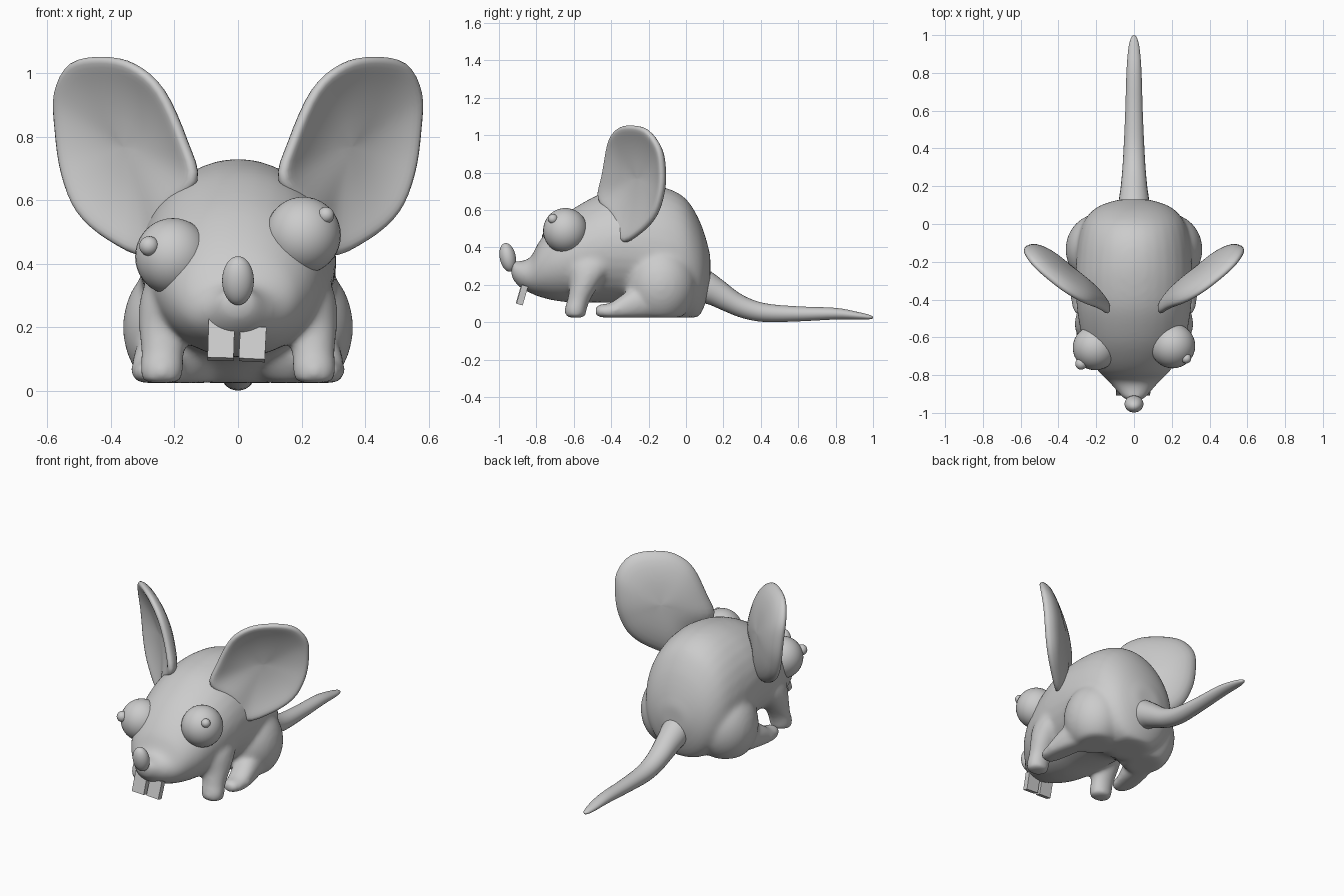
import bpy
import bmesh
import math
from mathutils import Vector, Matrix

old = bpy.data.objects.get("Cube")
if old:
    bpy.data.objects.remove(old, do_unlink=True)

GREY = (0.6, 0.6, 0.6, 1.0)
grey = bpy.data.materials.new("plain grey")
grey.use_nodes = True
grey.diffuse_color = GREY
grey.node_tree.nodes["Principled BSDF"].inputs["Base Color"].default_value = GREY

X, Y, Z = Vector((1, 0, 0)), Vector((0, 1, 0)), Vector((0, 0, 1))
FLOOR = 0.025


def finish(name, bm, smooth=True):
    bmesh.ops.recalc_face_normals(bm, faces=bm.faces)
    for f in bm.faces:
        f.smooth = smooth
    mesh = bpy.data.meshes.new(name)
    bm.to_mesh(mesh)
    bm.free()
    mesh.materials.append(grey)
    obj = bpy.data.objects.new(name, mesh)
    bpy.context.collection.objects.link(obj)
    return obj


def spline(rows, steps, closed=False):
    """Smooth interpolation through rows of numbers."""
    pts = [Vector(r) for r in rows]
    n = len(pts)
    out = []
    for i in range(n if closed else n - 1):
        if closed:
            p = [pts[(i + k) % n] for k in (-1, 0, 1, 2)]
        else:
            p = [pts[min(max(i + k, 0), n - 1)] for k in (-1, 0, 1, 2)]
        for s in range(steps):
            t = s / steps
            out.append(0.5 * (2 * p[1] + (p[2] - p[0]) * t
                              + (2 * p[0] - 5 * p[1] + 4 * p[2] - p[3]) * t * t
                              + (3 * p[1] - p[0] - 3 * p[2] + p[3]) * t ** 3))
    return out if closed else out + [pts[-1]]


def skin(bm, loops):
    """Bridge equal loops of points and cap both ends."""
    rings = [[bm.verts.new(p) for p in loop] for loop in loops]
    for a, b in zip(rings, rings[1:]):
        for i in range(len(a)):
            j = (i + 1) % len(a)
            bm.faces.new((a[i], a[j], b[j], b[i]))
    bm.faces.new(rings[0][::-1])
    bm.faces.new(rings[-1])


def loft(bm, rows, axis_b, sides=32, steps=4):
    """Rows hold x, y, z of the centre and two radii, along X and axis_b."""
    loops = []
    for r in spline(rows, steps):
        c = Vector(r[:3])
        loops.append([c + X * (r[3] * math.cos(a)) + axis_b * (r[4] * math.sin(a))
                      for a in (2 * math.pi * i / sides for i in range(sides))])
    skin(bm, loops)


def ball(bm, centre, radii, tilt=0.0):
    m = (Matrix.Translation(centre) @ Matrix.Rotation(tilt, 4, 'X')
         @ Matrix.Diagonal((*radii, 1)))
    bmesh.ops.create_uvsphere(bm, u_segments=32, v_segments=20, radius=1, matrix=m)


# Body: y, bottom, top, half width
body_profile = [
    (-0.935, 0.25, 0.31, 0.03), (-0.92, 0.22, 0.328, 0.06),
    (-0.88, 0.18, 0.328, 0.095), (-0.83, 0.155, 0.35, 0.14),
    (-0.78, 0.135, 0.44, 0.19), (-0.7, 0.115, 0.53, 0.24),
    (-0.6, 0.105, 0.61, 0.275), (-0.45, 0.105, 0.69, 0.302),
    (-0.3, 0.09, 0.725, 0.31), (-0.18, 0.03, 0.73, 0.306),
    (-0.08, 0.0, 0.71, 0.294), (0, 0.0, 0.66, 0.272),
    (0.06, 0.02, 0.57, 0.232), (0.1, 0.09, 0.47, 0.175),
    (0.13, 0.2, 0.36, 0.08)]
bm = bmesh.new()
loft(bm, [(0, y, (b + t) / 2, w, (t - b) / 2) for y, b, t, w in body_profile], Z)

# Legs, blended into the body
for s in (1, -1):
    ball(bm, (s * 0.185, -0.135, 0.2), (0.178, 0.19, 0.215))
    loft(bm, [(s * 0.27, -0.487, 0.06, 0.02, 0.015), (s * 0.27, -0.467, 0.06, 0.048, 0.035),
              (s * 0.27, -0.4, 0.06, 0.066, 0.047), (s * 0.255, -0.3, 0.09, 0.077, 0.085),
              (s * 0.23, -0.15, 0.13, 0.08, 0.11)], Z)
    loft(bm, [(s * 0.24, -0.59, 0.025, 0.06, 0.055), (s * 0.24, -0.59, 0.07, 0.07, 0.06),
              (s * 0.237, -0.573, 0.12, 0.068, 0.062), (s * 0.233, -0.542, 0.2, 0.08, 0.08),
              (s * 0.215, -0.505, 0.3, 0.092, 0.12), (s * 0.17, -0.47, 0.4, 0.09, 0.13)], Y)
for v in bm.verts:
    v.co.z = max(v.co.z, FLOOR)
body = finish("body_and_legs", bm)
remesh = body.modifiers.new("blend", 'REMESH')
remesh.mode = 'VOXEL'
remesh.voxel_size = 0.012
remesh.use_smooth_shade = True
relax = body.modifiers.new("relax", 'SMOOTH')
relax.factor = 0.5
relax.iterations = 18

# Tail
bm = bmesh.new()
loft(bm, [(0, 0.05, 0.21, 0.084, 0.1), (0, 0.12, 0.188, 0.081, 0.092),
          (0, 0.2, 0.142, 0.07, 0.08), (0, 0.3, 0.085, 0.061, 0.062),
          (0, 0.42, 0.052, 0.054, 0.05), (0, 0.6, 0.045, 0.046, 0.04),
          (0, 0.8, 0.046, 0.04, 0.031), (0, 0.92, 0.035, 0.031, 0.02),
          (0, 0.98, 0.028, 0.018, 0.012), (0, 1.0, 0.026, 0.004, 0.004)], Z, 24)
finish("tail", bm)

# Ears: outline in x and z, dished at the front and domed at the back
ear_outline = [(0.145, 0.66), (0.177, 0.79), (0.25, 0.95), (0.34, 1.03), (0.44, 1.052),
               (0.54, 1.03), (0.588, 0.94), (0.586, 0.82), (0.565, 0.68), (0.515, 0.56),
               (0.42, 0.475), (0.3, 0.43), (0.24, 0.56)]
ear_section = [(0.02, -0.053), (0.3, -0.048), (0.55, -0.036), (0.75, -0.02), (0.88, -0.007),
               (0.96, -0.004), (1.0, -0.018), (0.975, -0.038), (0.86, -0.066),
               (0.6, -0.09), (0.3, -0.1), (0.02, -0.102)]
facing = Vector((0.62, -0.78, 0))
rim = [Vector((x, -0.485 + (x - 0.14) * 0.8 - 0.55 * max(z - 0.7, 0) ** 2, z))
       for x, z in spline(ear_outline, 4, True)]
middle = sum(rim, Vector()) / len(rim)
for side, s in (("left", 1), ("right", -1)):
    bm = bmesh.new()
    skin(bm, [[middle + (p - middle) * k + facing * d for p in rim]
              for k, d in spline(ear_section, 2)])
    bmesh.ops.scale(bm, vec=(s, 1, 1), verts=bm.verts)
    finish(side + "_ear", bm)

# Uneven bulging eyes with small raised pupils
for side, eye, pupil, size in (
        ("left", (0.205, -0.645, 0.49), (0.277, -0.712, 0.553), 0.026),
        ("right", (-0.205, -0.655, 0.423), (-0.28, -0.74, 0.456), 0.031)):
    bm = bmesh.new()
    ball(bm, eye, (0.119, 0.119, 0.121))
    finish(side + "_eye", bm)
    bm = bmesh.new()
    ball(bm, pupil, (size, size, size))
    finish(side + "_pupil", bm)

# Nose
bm = bmesh.new()
ball(bm, (0, -0.953, 0.347), (0.05, 0.043, 0.078), 0.2)
finish("nose", bm)

# Front teeth
for side, x, z, height, roll in (("left", 0.046, 0.147, 0.105, 0.05),
                                 ("right", -0.053, 0.16, 0.125, 0.03)):
    bm = bmesh.new()
    m = (Matrix.Translation((x, -0.875, z)) @ Matrix.Rotation(-0.28, 4, 'X')
         @ Matrix.Rotation(roll, 4, 'Y') @ Matrix.Diagonal((0.082, 0.035, height, 1)))
    bmesh.ops.create_cube(bm, size=1, matrix=m)
    finish(side + "_tooth", bm, False)
